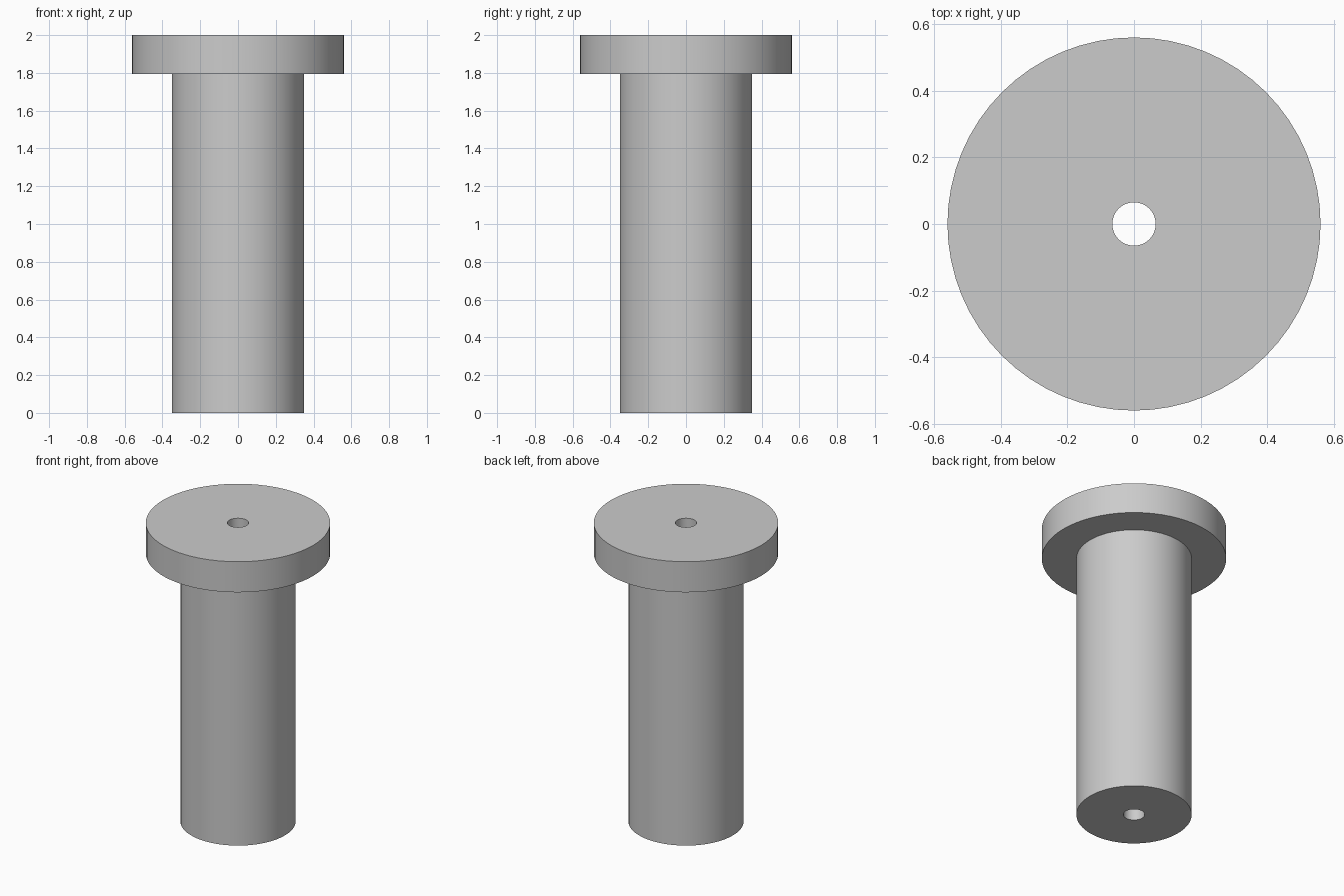
import bpy, bmesh, math

cube = bpy.data.objects.get("Cube")
if cube:
    bpy.data.objects.remove(cube, do_unlink=True)

SEGMENTS = 64
HEAD_R, SHAFT_R, BORE_R = 0.56, 0.35, 0.065
HEIGHT, HEAD_BASE = 2.0, 1.795

# Plain grey material
grey = bpy.data.materials.new("plain_grey")
grey.use_nodes = True
colour = (0.6, 0.6, 0.6, 1)
grey.diffuse_color = colour
grey.node_tree.nodes["Principled BSDF"].inputs["Base Color"].default_value = colour

# Closed half section of the flanged bushing: radius, height
section = [(BORE_R, 0), (SHAFT_R, 0), (SHAFT_R, HEAD_BASE),
           (HEAD_R, HEAD_BASE), (HEAD_R, HEIGHT), (BORE_R, HEIGHT)]

# Revolve the section around the vertical axis
bm = bmesh.new()
verts = [bm.verts.new((r, 0, z)) for r, z in section]
edges = [bm.edges.new((v, verts[(i + 1) % len(verts)])) for i, v in enumerate(verts)]
bmesh.ops.spin(bm, geom=verts + edges, cent=(0, 0, 0), axis=(0, 0, 1),
               angle=math.tau, steps=SEGMENTS, use_merge=True)
bmesh.ops.remove_doubles(bm, verts=bm.verts[:], dist=0.0001)
bmesh.ops.recalc_face_normals(bm, faces=bm.faces[:])
mesh = bpy.data.meshes.new("flanged_bushing")
bm.to_mesh(mesh)
bm.free()
mesh.materials.append(grey)

bushing = bpy.data.objects.new("flanged_bushing", mesh)
bpy.context.collection.objects.link(bushing)

# Smooth round walls, crisp rims
bpy.ops.object.select_all(action="DESELECT")
bushing.select_set(True)
bpy.context.view_layer.objects.active = bushing
bpy.ops.object.shade_smooth_by_angle(angle=math.radians(30))
